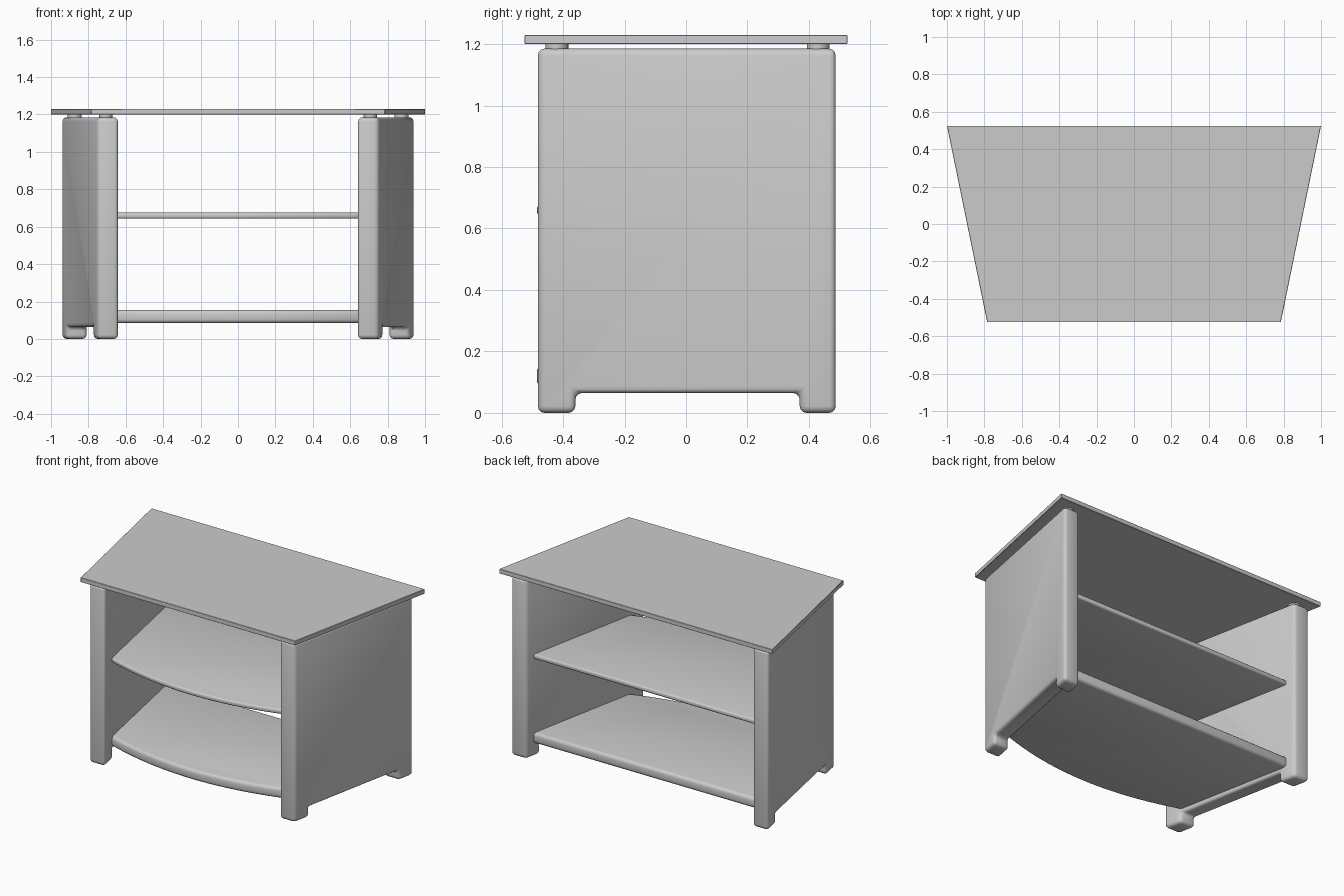
import bpy
import bmesh
import math
from mathutils import Vector

cube = bpy.data.objects.get("Cube")
if cube:
    bpy.data.objects.remove(cube, do_unlink=True)

# Single grey finish
grey = bpy.data.materials.new("plain grey")
grey.use_nodes = True
grey.diffuse_color = (0.6, 0.6, 0.6, 1)
grey.node_tree.nodes["Principled BSDF"].inputs["Base Color"].default_value = grey.diffuse_color

SLANT = 0.197        # sideways splay of the side panels per unit of depth
INNER, OUTER = 0.638, 0.752   # panel faces at the front edge
FRONT, BACK = -0.482, 0.487


def splay(x, y):
    return x + SLANT * (y - FRONT)


def finish(name, bm):
    bmesh.ops.recalc_face_normals(bm, faces=bm.faces)
    mesh = bpy.data.meshes.new(name)
    bm.to_mesh(mesh)
    bm.free()
    mesh.materials.append(grey)
    obj = bpy.data.objects.new(name, mesh)
    bpy.context.collection.objects.link(obj)
    bpy.ops.object.select_all(action='DESELECT')
    obj.select_set(True)
    bpy.context.view_layer.objects.active = obj
    bpy.ops.object.shade_smooth_by_angle(angle=math.radians(35))
    return obj


def prism(name, start, end, bevel, segments=3):
    """Solid between two matching outlines, with rounded sharp edges."""
    bm = bmesh.new()
    a = [bm.verts.new(p) for p in start]
    b = [bm.verts.new(p) for p in end]
    bm.faces.new(a)
    bm.faces.new(b[::-1])
    for i in range(len(a)):
        j = (i + 1) % len(a)
        bm.faces.new((a[i], b[i], b[j], a[j]))
    bmesh.ops.recalc_face_normals(bm, faces=bm.faces)
    sharp = [e for e in bm.edges if e.calc_face_angle() > math.radians(30)]
    bmesh.ops.bevel(bm, geom=sharp, offset=bevel, segments=segments,
                    profile=0.5, affect='EDGES', clamp_overlap=True)
    return finish(name, bm)


def slab(name, outline, bottom, top, bevel, segments=3):
    return prism(name, [(x, y, bottom) for x, y in outline],
                 [(x, y, top) for x, y in outline], bevel, segments)


# Trapezoid top
slab("top", [(-0.785, -0.525), (0.785, -0.525), (1, 0.525), (-1, 0.525)],
     1.2, 1.23, 0.002, 1)

# Splayed side panels with a foot at each end, and spacers under the top
profile = [(FRONT, 0), (-0.36, 0), (-0.36, 0.065), (0.37, 0.065),
           (0.37, 0), (BACK, 0), (BACK, 1.185), (FRONT, 1.185)]
for side, sign in (("left", 1), ("right", -1)):
    prism(side + "_panel",
          [(sign * splay(INNER, y), y, z) for y, z in profile],
          [(sign * splay(OUTER, y), y, z) for y, z in profile], 0.022)
    for end, y in (("front", -0.42), ("back", 0.43)):
        bm = bmesh.new()
        bmesh.ops.create_cone(bm, cap_ends=True, segments=24,
                              radius1=0.037, radius2=0.037, depth=0.025)
        x = sign * splay((INNER + OUTER) / 2, y)
        bmesh.ops.translate(bm, verts=bm.verts, vec=Vector((x, y, 1.193)))
        finish(f"{side}_{end}_spacer", bm)

# Bow-fronted shelves running between the panels
CORNER, BOW, REAR = -0.365, 0.12, 0.425
half = splay(INNER, CORNER) + 0.025
steps = 24
bowed = []
for i in range(steps + 1):
    t = 2 * i / steps - 1
    bowed.append((half * t, CORNER - BOW * (1 - t * t)))
rear = splay(INNER, REAR) + 0.025
bowed += [(rear, REAR), (-rear, REAR)]
slab("middle_shelf", bowed, 0.643, 0.675, 0.011)
slab("bottom_shelf", bowed, 0.085, 0.155, 0.02)
